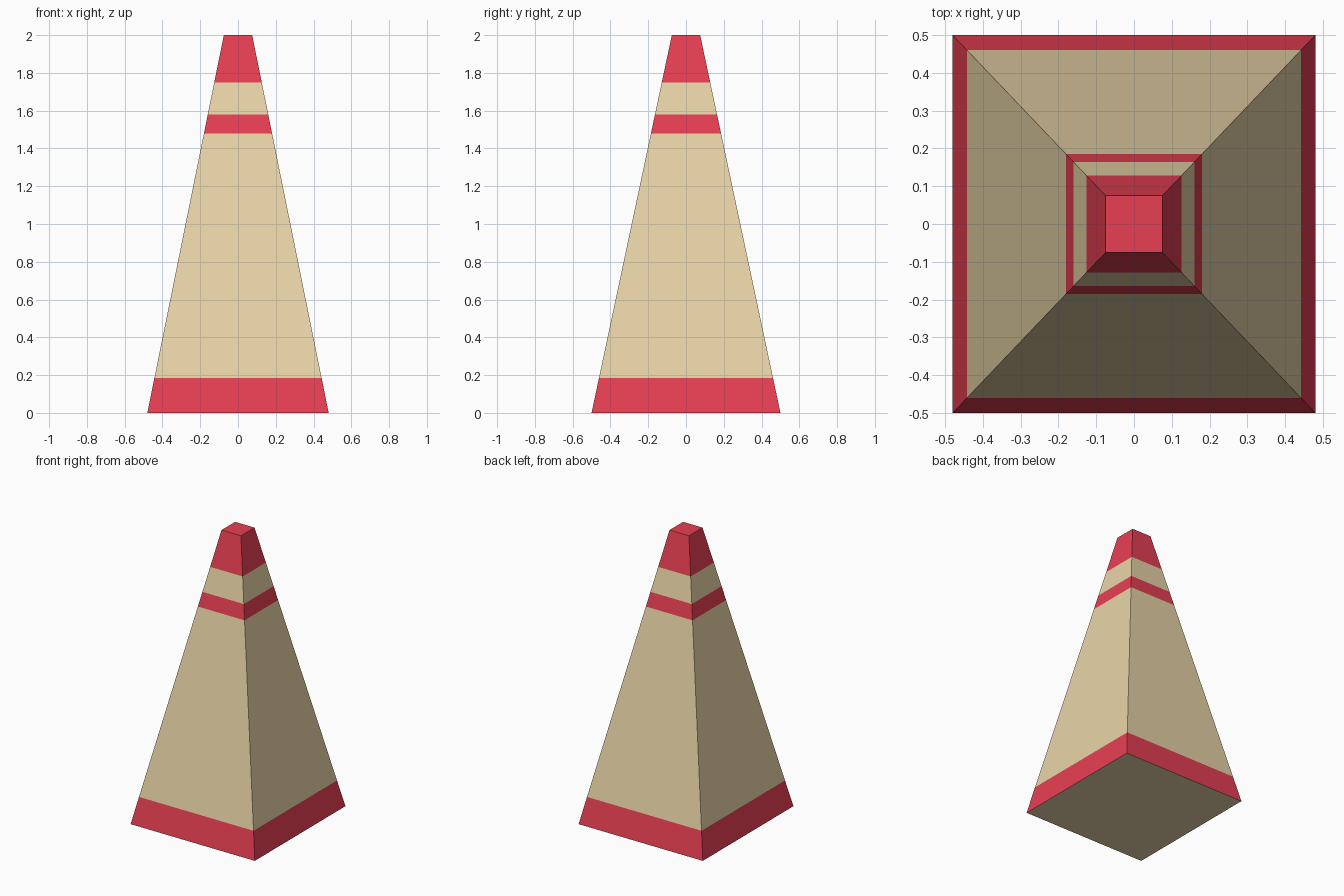
import bpy, bmesh

if "Cube" in bpy.data.objects:
    bpy.data.objects.remove(bpy.data.objects["Cube"])

def material(name, rgb):
    mat = bpy.data.materials.new(name)
    mat.diffuse_color = (*rgb, 1)
    mat.use_nodes = True
    mat.node_tree.nodes["Principled BSDF"].inputs["Base Color"].default_value = mat.diffuse_color
    return mat

TAN, RED = 0, 1
HEIGHT = 2.0
BASE = (0.48, 0.50)   # half sizes at the bottom
TIP = 0.075           # half size at the top

# Level heights, and the colour of the band above each one
levels = [0, 0.185, 1.48, 1.58, 1.75, HEIGHT]
bands = [RED, TAN, RED, TAN, RED]

bm = bmesh.new()

def ring(z):
    t = z / HEIGHT
    hx, hy = (b + (TIP - b) * t for b in BASE)
    return [bm.verts.new((sx * hx, sy * hy, z))
            for sx, sy in ((-1, -1), (1, -1), (1, 1), (-1, 1))]

rings = [ring(z) for z in levels]

# Tapered sides, striped band by band
for low, high, colour in zip(rings, rings[1:], bands):
    for i in range(4):
        j = (i + 1) % 4
        bm.faces.new((low[i], low[j], high[j], high[i])).material_index = colour

# Tan underside and red top
bm.faces.new(rings[0][::-1]).material_index = TAN
bm.faces.new(rings[-1]).material_index = RED

mesh = bpy.data.meshes.new("striped_cone")
bm.to_mesh(mesh)
bm.free()
mesh.materials.append(material("tan", (0.81, 0.66, 0.39)))
mesh.materials.append(material("red", (0.80, 0.05, 0.085)))
bpy.context.collection.objects.link(bpy.data.objects.new("striped_cone", mesh))
